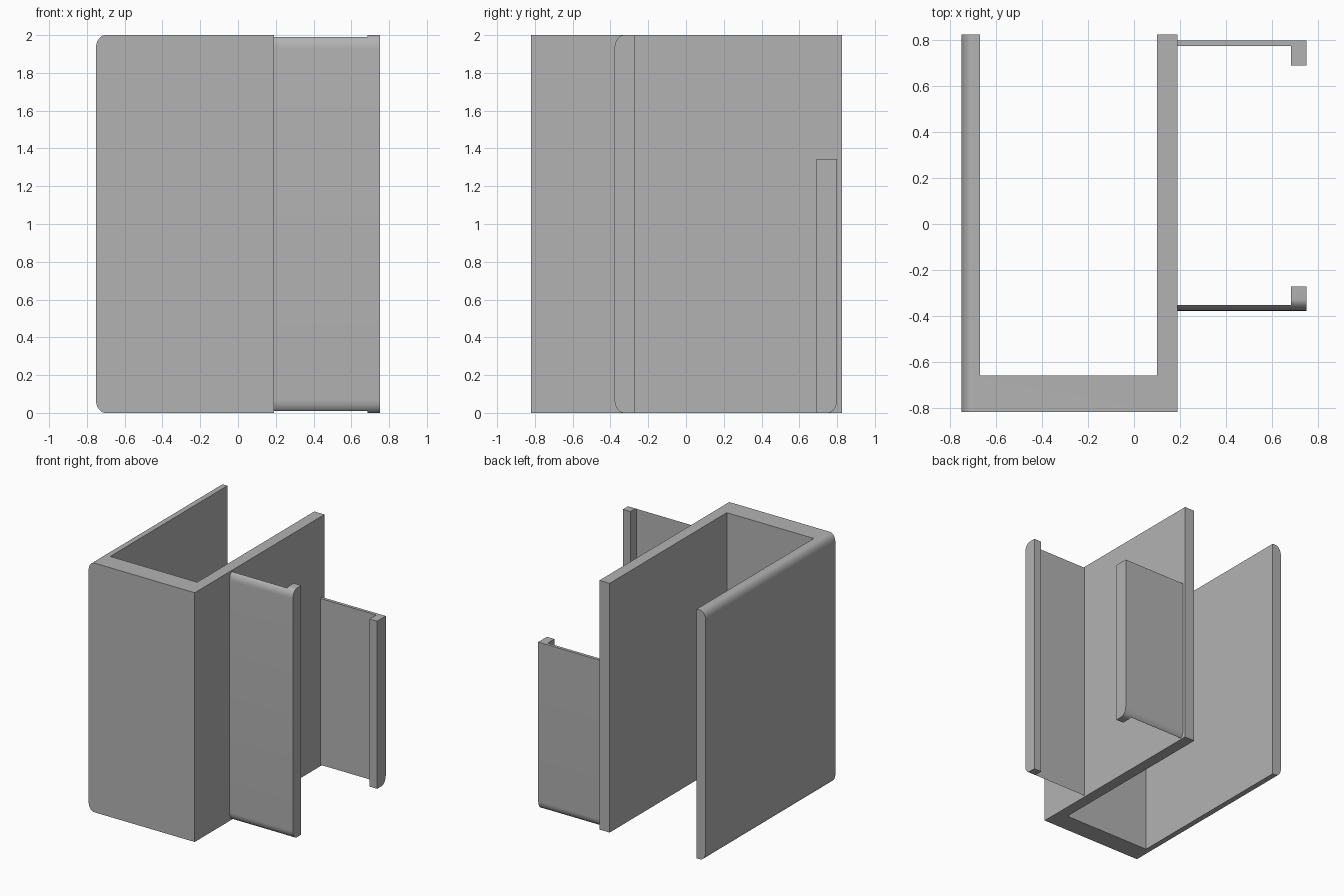
import bpy
import bmesh
from math import sin, cos, pi, radians
from mathutils import Vector

if "Cube" in bpy.data.objects:
    bpy.data.objects.remove(bpy.data.objects["Cube"], do_unlink=True)

GREY = (0.45, 0.45, 0.45, 1)
grey = bpy.data.materials.new("plain grey")
grey.use_nodes = True
grey.diffuse_color = GREY
grey.node_tree.nodes["Principled BSDF"].inputs["Base Color"].default_value = GREY

ROUND_DEPTH, ROUND_HEIGHT, STEPS = 0.05, 0.07, 10


def rounded_profile(outer, inner, top, round_top=True):
    """Upright rectangle from inner to outer, with its outer corners rounded."""
    side = 1 if outer > inner else -1
    centre = outer - side * ROUND_DEPTH
    arc = [(ROUND_DEPTH * cos(a), ROUND_HEIGHT * sin(a))
           for a in (i * pi / 2 / STEPS for i in range(STEPS + 1))]
    lower = [(centre + side * d, ROUND_HEIGHT - h) for d, h in reversed(arc)]
    if round_top:
        upper = [(centre + side * d, top - ROUND_HEIGHT + h) for d, h in arc]
    else:
        upper = [(outer, top)]
    return [(inner, 0)] + lower + upper + [(inner, top)]


def extrude(name, profile, start, end, axis):
    """Sweep a profile along x or y."""
    bm = bmesh.new()
    if axis == "x":
        points = [Vector((start, u, z)) for u, z in profile]
        sweep = Vector((end - start, 0, 0))
    else:
        points = [Vector((u, start, z)) for u, z in profile]
        sweep = Vector((0, end - start, 0))
    face = bm.faces.new([bm.verts.new(p) for p in points])
    result = bmesh.ops.extrude_face_region(bm, geom=[face], use_keep_orig=True)
    moved = [g for g in result["geom"] if isinstance(g, bmesh.types.BMVert)]
    bmesh.ops.translate(bm, verts=moved, vec=sweep)
    bmesh.ops.recalc_face_normals(bm, faces=bm.faces)
    mesh = bpy.data.meshes.new(name)
    bm.to_mesh(mesh)
    bm.free()
    mesh.materials.append(grey)
    obj = bpy.data.objects.new(name, mesh)
    bpy.context.collection.objects.link(obj)
    return obj


def hollow(obj, x_range, y_range):
    """Cut a full-height rectangular pocket and finish the shading."""
    (x0, x1), (y0, y1) = x_range, y_range
    cutter = extrude("pocket_cutter", [(x0, -1), (x1, -1), (x1, 3), (x0, 3)], y0, y1, "y")
    cutter.hide_render = True
    cut = obj.modifiers.new("pocket", "BOOLEAN")
    cut.operation, cut.solver, cut.object = "DIFFERENCE", "EXACT", cutter
    bpy.ops.object.select_all(action="DESELECT")
    obj.select_set(True)
    bpy.context.view_layer.objects.active = obj
    bpy.ops.object.modifier_apply(modifier=cut.name)
    bpy.data.objects.remove(cutter, do_unlink=True)
    bpy.ops.object.shade_smooth_by_angle(angle=radians(30))


# U-shaped channel, open at the back, top and bottom
channel = extrude("channel", rounded_profile(-0.752, 0.19, 2), -0.82, 0.825, "y")
hollow(channel, (-0.672, 0.10), (-0.66, 1))

# Tall hooked flange near the front
front_flange = extrude("front_hooked_flange", rounded_profile(-0.378, -0.272, 2), 0.19, 0.752, "x")
hollow(front_flange, (0, 0.685), (-0.352, 0))

# Shorter hooked flange at the back
back_flange = extrude("back_hooked_flange", rounded_profile(0.80, 0.69, 1.345, False), 0.19, 0.752, "x")
hollow(back_flange, (0, 0.685), (0.5, 0.775))
